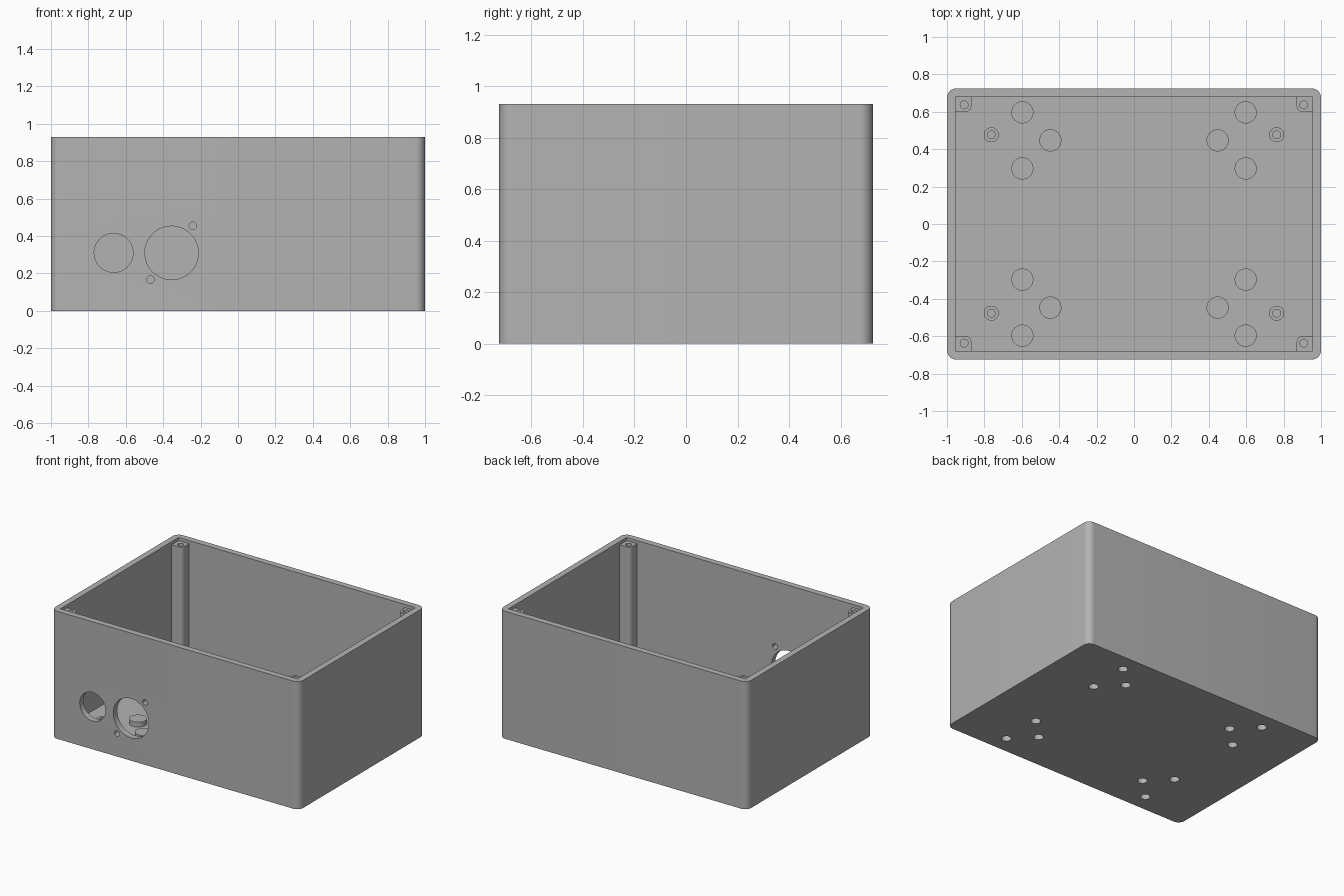
import bpy, bmesh, math
from mathutils import Matrix

if "Cube" in bpy.data.objects:
    bpy.data.objects.remove(bpy.data.objects["Cube"])

HEIGHT, FLOOR, WALL = 0.93, 0.045, 0.045
HALF_X, HALF_Y = 1.0, 0.725
SIGNS = [(sx, sy) for sx in (-1, 1) for sy in (-1, 1)]

grey = bpy.data.materials.new("plain grey")
grey.use_nodes = True
grey.diffuse_color = (0.45, 0.45, 0.45, 1)
grey.node_tree.nodes["Principled BSDF"].inputs["Base Color"].default_value = (0.45, 0.45, 0.45, 1)


def finish(bm, name):
    mesh = bpy.data.meshes.new(name)
    bmesh.ops.recalc_face_normals(bm, faces=bm.faces[:])
    bm.to_mesh(mesh)
    bm.free()
    mesh.materials.append(grey)
    obj = bpy.data.objects.new(name, mesh)
    bpy.context.collection.objects.link(obj)
    return obj


def box(name, low, high, radius=0, rounded=lambda co: True):
    """Box between two corners, with chosen vertical edges rounded."""
    bm = bmesh.new()
    bmesh.ops.create_cube(bm, size=1)
    for v in bm.verts:
        v.co = [b if c > 0 else a for c, a, b in zip(v.co, low, high)]
    if radius:
        edges = [e for e in bm.edges
                 if abs(e.verts[0].co.z - e.verts[1].co.z) > 0.01 and rounded(e.verts[0].co)]
        bmesh.ops.bevel(bm, geom=edges, offset=radius, segments=10, profile=0.5, affect='EDGES')
    return finish(bm, name)


def rod(name, x, y, z, radius, length, axis='Z', tip=None):
    """Cylinder starting at a point and running up, or back along y."""
    bm = bmesh.new()
    bmesh.ops.create_cone(bm, cap_ends=True, segments=48, radius1=radius,
                          radius2=radius if tip is None else tip, depth=length,
                          matrix=Matrix.Translation((0, 0, length / 2)))
    if axis == 'Y':
        bm.transform(Matrix.Rotation(-math.pi / 2, 4, 'X'))
    bm.transform(Matrix.Translation((x, y, z)))
    return finish(bm, name)


def combine(target, tool, operation):
    mod = target.modifiers.new("combine", 'BOOLEAN')
    mod.operation, mod.solver, mod.object = operation, 'EXACT', tool
    bpy.context.view_layer.update()
    result = bpy.data.meshes.new_from_object(
        target.evaluated_get(bpy.context.evaluated_depsgraph_get()))
    target.modifiers.clear()
    target.data = result
    bpy.data.objects.remove(tool)


# Open box with rounded upright edges
body = box("enclosure_body", (-HALF_X, -HALF_Y, 0), (HALF_X, HALF_Y, HEIGHT), 0.05)
in_x, in_y = HALF_X - WALL, HALF_Y - WALL
combine(body, box("cavity", (-in_x, -in_y, FLOOR), (in_x, in_y, HEIGHT + 0.1)), 'DIFFERENCE')

for sx, sy in SIGNS:
    # Corner screw post, rounded on its inner edge
    xs = sorted((sx * 0.87, sx * 0.975))
    ys = sorted((sy * 0.60, sy * 0.70))
    post = box("corner_post", (xs[0], ys[0], 0.02), (xs[1], ys[1], 0.907), 0.03,
               lambda co: abs(co.x) < 0.9 and abs(co.y) < 0.65)
    combine(body, post, 'UNION')
    combine(body, rod("post_hole", sx * 0.908, sy * 0.637, 0.65, 0.021, 0.27), 'DIFFERENCE')

    # Standoff with a screw hole
    x, y = sx * 0.763, sy * 0.477
    combine(body, rod("standoff", x, y, 0.02, 0.04, 0.08), 'UNION')
    combine(body, rod("standoff_hole", x, y, 0.05, 0.021, 0.1), 'DIFFERENCE')

    # Three low bosses, each with a blind hole from below
    for bx, by in ((0.597, 0.597), (0.447, 0.447), (0.597, 0.297)):
        combine(body, rod("boss", sx * bx, sy * by, 0.02, 0.059, 0.06), 'UNION')
        combine(body, rod("boss_hole", sx * bx, sy * by, -0.05, 0.033, 0.105), 'DIFFERENCE')

# Connector openings and their screw holes through the front wall
for x, z, r in ((-0.665, 0.31, 0.104), (-0.355, 0.31, 0.143),
                (-0.241, 0.455, 0.02), (-0.468, 0.167, 0.02)):
    combine(body, rod("front_hole", x, -HALF_Y - 0.05, z, r, 0.12, 'Y'), 'DIFFERENCE')

bpy.ops.object.select_all(action='DESELECT')
body.select_set(True)
bpy.context.view_layer.objects.active = body
bpy.ops.object.shade_smooth_by_angle(angle=math.radians(30))
